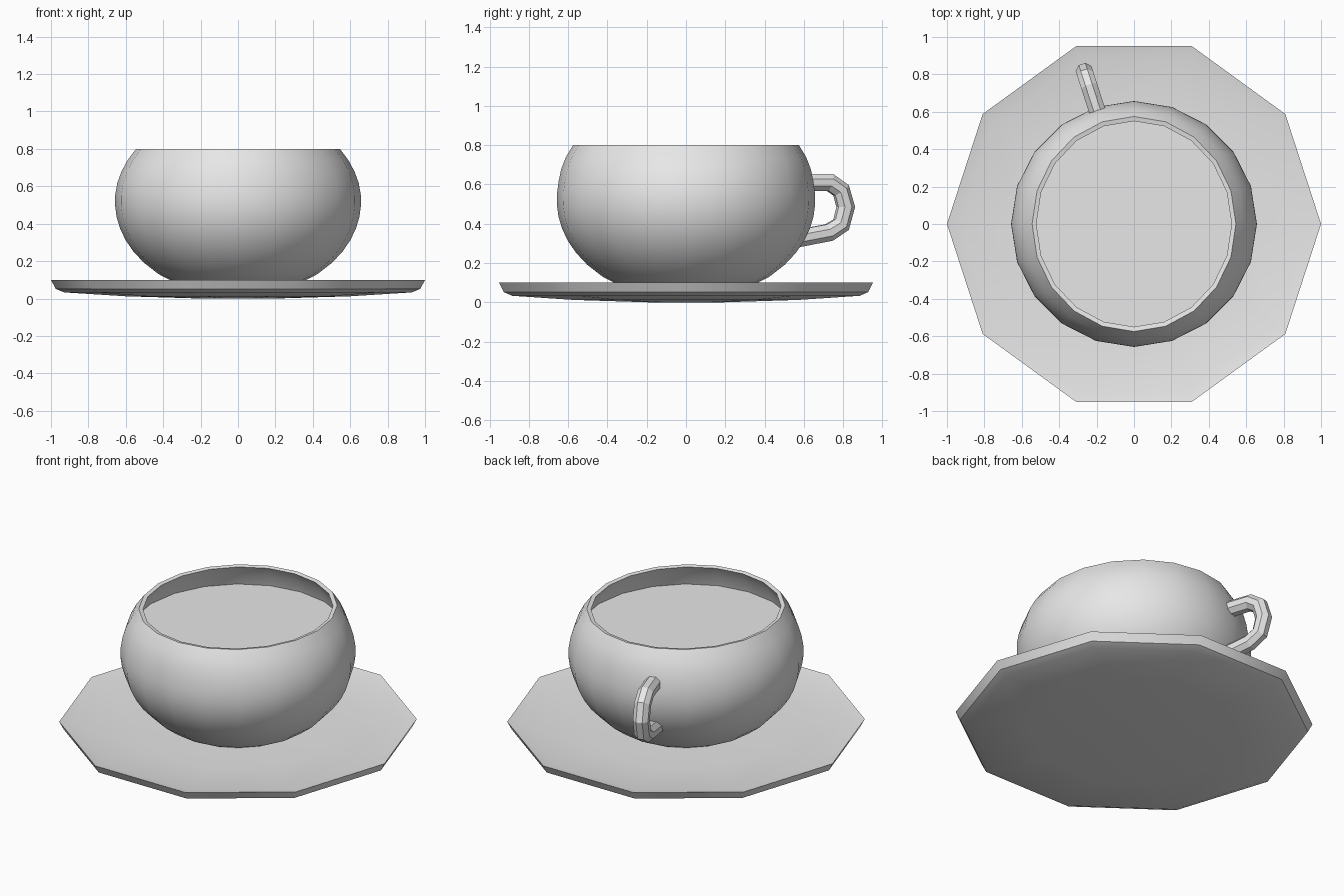
import bpy, bmesh, math
from mathutils import Vector

cube = bpy.data.objects.get("Cube")
if cube:
    bpy.data.objects.remove(cube, do_unlink=True)

GREY = (0.8, 0.8, 0.8, 1.0)
ceramic = bpy.data.materials.new("light grey ceramic")
ceramic.use_nodes = True
ceramic.diffuse_color = GREY
ceramic.node_tree.nodes["Principled BSDF"].inputs["Base Color"].default_value = GREY


def finish(name, bm, smooth_angle=None):
    """Turn a bmesh into a shaded, coloured object."""
    bmesh.ops.recalc_face_normals(bm, faces=bm.faces)
    mesh = bpy.data.meshes.new(name)
    bm.to_mesh(mesh)
    bm.free()
    mesh.materials.append(ceramic)
    obj = bpy.data.objects.new(name, mesh)
    bpy.context.collection.objects.link(obj)
    if smooth_angle:
        bpy.ops.object.select_all(action='DESELECT')
        obj.select_set(True)
        bpy.context.view_layer.objects.active = obj
        bpy.ops.object.shade_smooth_by_angle(angle=math.radians(smooth_angle))
    return obj


def skin(bm, rings):
    """Bridge consecutive vertex rings and cap both ends."""
    n = len(rings[0])
    for a, b in zip(rings, rings[1:]):
        for i in range(n):
            j = (i + 1) % n
            bm.faces.new((a[i], a[j], b[j], b[i]))
    bm.faces.new(rings[0])
    bm.faces.new(rings[-1])


def lathe(name, profile, sides, smooth_angle):
    """Spin (x radius, y radius, z) rings about the z axis."""
    bm = bmesh.new()
    turn = [2 * math.pi * i / sides for i in range(sides)]
    skin(bm, [[bm.verts.new((rx * math.cos(t), ry * math.sin(t), z)) for t in turn]
              for rx, ry, z in profile])
    return finish(name, bm, smooth_angle)


# Saucer: ten-sided shallow dish with a raised rim
saucer = [(0.2, 0.0), (0.6, 0.012), (0.93, 0.033), (0.975, 0.052), (1.0, 0.1),
          (0.93, 0.085), (0.6, 0.075), (0.3, 0.07)]
lathe("saucer", [(r, r, z) for r, z in saucer], 10, 35)

# Cup body: squashed sphere cut flat below and open above, slightly wider rim along y
MID, HALF, RADIUS = 0.52, 0.51, 0.658
body = []
for k in range(13):
    z = 0.07 + (0.8 - 0.07) * k / 12
    r = RADIUS * math.sqrt(1 - ((z - MID) / HALF) ** 2)
    lift = max(0.0, (z - 0.6) / 0.2)
    body.append((r - 0.005 * lift, r + 0.025 * lift, z))
# Rim lip, inner wall and the flat inner surface
body += [(0.522, 0.55, 0.795), (0.565, 0.59, 0.73), (0.595, 0.61, 0.66)]
lathe("cup", body, 20, 30)

# Handle: eight-sided tube along a C path, in a vertical plane through the cup axis
path = [(0.58, 0.61), (0.77, 0.61), (0.83, 0.57), (0.855, 0.485),
        (0.83, 0.395), (0.765, 0.355), (0.56, 0.318)]
HEADING = math.radians(108)
outward = Vector((math.cos(HEADING), math.sin(HEADING), 0))
side = Vector((-math.sin(HEADING), math.cos(HEADING), 0))
up = Vector((0, 0, 1))
points = [outward * r + up * z for r, z in path]
bm = bmesh.new()
rings = []
for i, p in enumerate(points):
    before = (p - points[max(i - 1, 0)]).normalized()
    after = (points[min(i + 1, len(points) - 1)] - p).normalized()
    across = side.cross((before + after).normalized())
    rings.append([bm.verts.new(p + 0.048 * (math.cos(t) * side + math.sin(t) * across))
                  for t in (math.pi * (k + 0.5) / 4 for k in range(8))])
skin(bm, rings)
finish("handle", bm)
